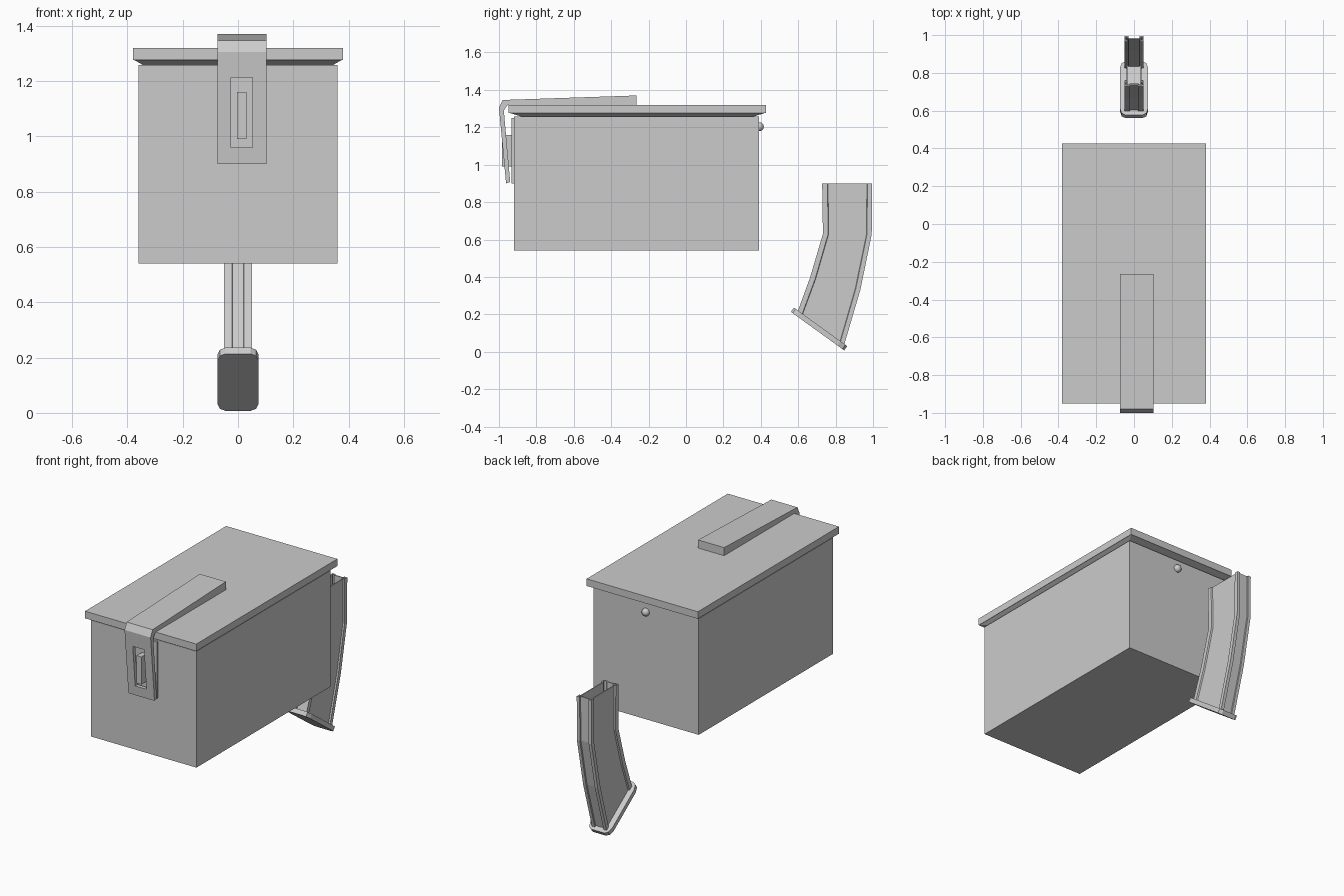
import bpy, bmesh, math
from mathutils import Vector

if "Cube" in bpy.data.objects:
    bpy.data.objects.remove(bpy.data.objects["Cube"])


def make(name, bm):
    bmesh.ops.recalc_face_normals(bm, faces=bm.faces)
    me = bpy.data.meshes.new(name)
    bm.to_mesh(me)
    bm.free()
    ob = bpy.data.objects.new(name, me)
    bpy.context.collection.objects.link(ob)
    return ob


def loft(name, rings, cap=True):
    """Skin a list of closed rings of equal length."""
    bm = bmesh.new()
    vs = [[bm.verts.new(p) for p in r] for r in rings]
    for a, b in zip(vs, vs[1:]):
        for i in range(len(a)):
            j = (i + 1) % len(a)
            bm.faces.new((a[i], a[j], b[j], b[i]))
    if cap:
        bm.faces.new(vs[0])
        bm.faces.new(vs[-1])
    return make(name, bm)


def rect(x0, x1, y0, y1, z):
    return [(x0, y0, z), (x1, y0, z), (x1, y1, z), (x0, y1, z)]


def box(name, x0, x1, y0, y1, z0, z1):
    return loft(name, [rect(x0, x1, y0, y1, z0), rect(x0, x1, y0, y1, z1)])


# can body and lid with a tapered underside
box("can_body", -0.36, 0.36, -0.92, 0.39, 0.54, 1.258)
loft("lid", [rect(-0.34, 0.34, -0.875, 0.355, 1.256),
             rect(-0.375, 0.375, -0.94, 0.42, 1.276),
             rect(-0.38, 0.38, -0.95, 0.427, 1.276),
             rect(-0.38, 0.38, -0.95, 0.427, 1.32)])

# latch strap folded over the front edge, with a slot cut through it
strap_profile = [(-0.265, 1.318), (-0.265, 1.37), (-0.98, 1.346), (-1.0, 1.305),
                 (-0.962, 0.90), (-0.94, 0.908), (-0.974, 1.29), (-0.955, 1.318)]
strap = loft("latch_strap", [[(x, y, z) for y, z in strap_profile] for x in (-0.075, 0.103)])
cutter = box("slot_cutter", -0.025, 0.052, -1.1, -0.938, 0.96, 1.213)
cutter.hide_render = True
mod = strap.modifiers.new("slot", 'BOOLEAN')
mod.operation = 'DIFFERENCE'
mod.solver = 'EXACT'
mod.object = cutter
bpy.context.view_layer.objects.active = strap
bpy.ops.object.modifier_apply(modifier=mod.name)
bpy.data.objects.remove(cutter)

# latch backing plate and the staple that fills the slot
box("latch_plate", -0.07, 0.098, -0.932, -0.92, 0.90, 1.25)
box("latch_staple", -0.003, 0.03, -0.985, -0.93, 0.99, 1.16)

# rivet on the rear wall
bm = bmesh.new()
bmesh.ops.create_uvsphere(bm, u_segments=12, v_segments=8, radius=0.024)
bmesh.ops.translate(bm, verts=bm.verts, vec=(0, 0.392, 1.203))
rivet = make("rear_rivet", bm)

# magazine: ribbed section lofted down matching front and rear edge curves
front = [(0.728, 0.90), (0.732, 0.63), (0.663, 0.396), (0.597, 0.215)]
rear = [(0.995, 0.90), (0.993, 0.628), (0.932, 0.33), (0.845, 0.035)]
# half sections as (x, edge, inset): edge 0 = front, 1 = rear
outer = [(0.02, 0, 0.006), (0.022, 0, 0), (0.05, 0, 0), (0.05, 0, 0.028), (0.041, 0, 0.031),
         (0.041, 1, 0.028), (0.05, 1, 0.025), (0.05, 1, 0), (0.03, 1, 0), (0.03, 1, 0.01)]
inner = [(0.02, 0, 0.013), (0.028, 0, 0.007), (0.044, 0, 0.007), (0.044, 0, 0.022), (0.035, 0, 0.026),
         (0.035, 1, 0.023), (0.044, 1, 0.018), (0.044, 1, 0.007), (0.036, 1, 0.007), (0.028, 1, 0.017)]


def section(half, f, r):
    f, r = Vector(f), Vector(r)
    u = (r - f).normalized()
    pts = []
    for x, edge, d in half + [(-x, e, d) for x, e, d in reversed(half)]:
        p = r - u * d if edge else f + u * d
        pts.append((x, p.x, p.y))
    return pts


stations = list(zip(front, rear))
loft("magazine_body", [section(outer, f, r) for f, r in reversed(stations)]
     + [section(inner, f, r) for f, r in stations], cap=False)

# slanted magazine floor plate with clipped corners
a, b = Vector((0.577, 0.236)), Vector((0.862, 0.03))
u = (b - a).normalized()
n = Vector((u.y, -u.x))
L = (b - a).length
half = [(0.045, 0), (0.065, 0.012), (0.075, 0.045), (0.075, L - 0.045), (0.065, L - 0.012), (0.045, L)]
outline = half + [(-x, s) for x, s in reversed(half)]
loft("magazine_floor_plate", [[(x, *(a + u * s + n * d)) for x, s in outline] for d in (0, 0.028)])

# smooth only the rivet
bpy.ops.object.select_all(action='DESELECT')
rivet.select_set(True)
bpy.context.view_layer.objects.active = rivet
bpy.ops.object.shade_smooth_by_angle()
